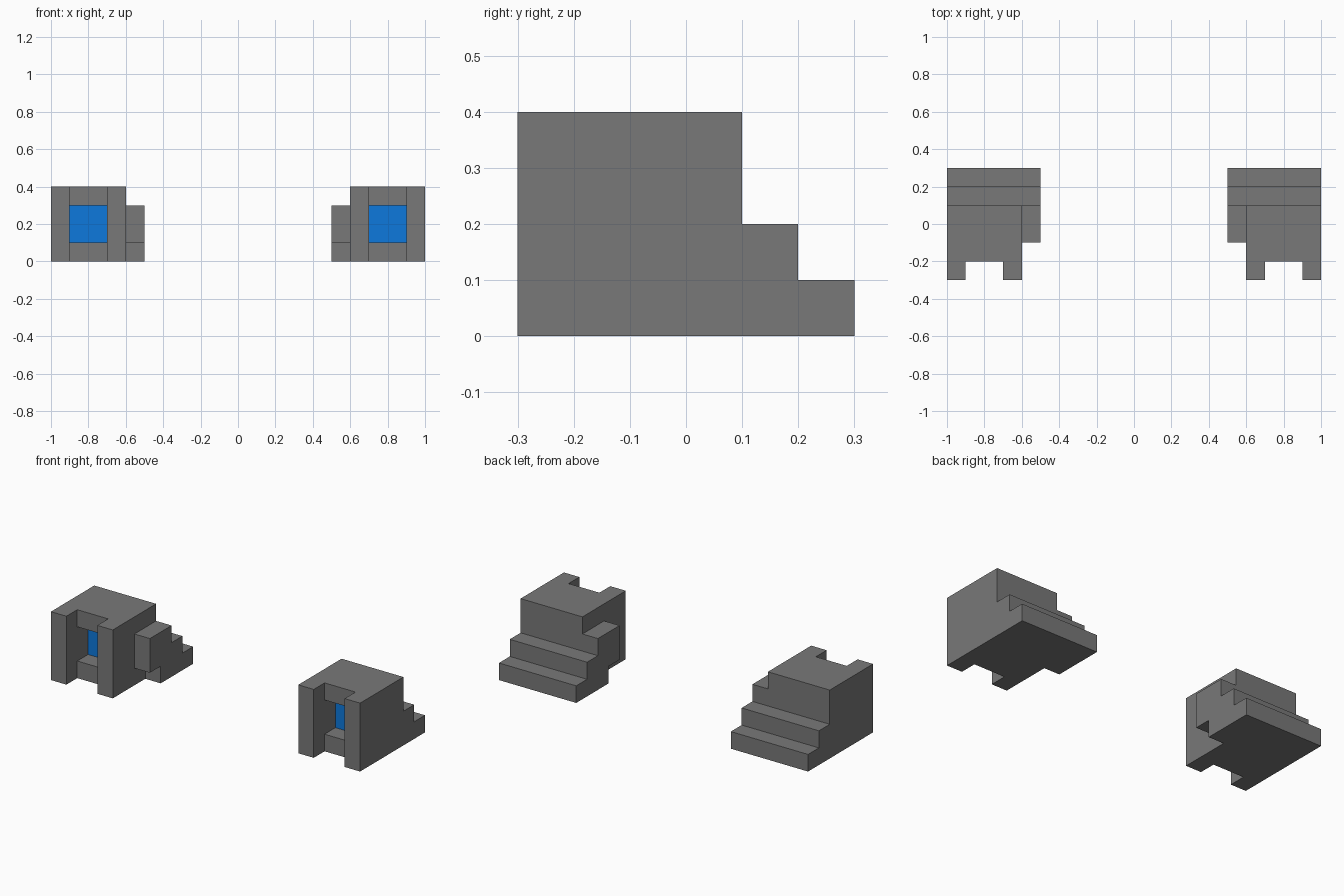
import bpy, bmesh

if "Cube" in bpy.data.objects:
    bpy.data.objects.remove(bpy.data.objects["Cube"])


def material(name, color):
    m = bpy.data.materials.new(name)
    m.diffuse_color = (*color, 1)
    m.use_nodes = True
    m.node_tree.nodes["Principled BSDF"].inputs["Base Color"].default_value = m.diffuse_color
    return m


def profile_solid(name, points, x0, x1):
    """Extrude a closed (y, z) profile along x."""
    bm = bmesh.new()
    face = bm.faces.new([bm.verts.new((x0, y, z)) for y, z in points])
    ext = bmesh.ops.extrude_face_region(bm, geom=[face])
    moved = [v for v in ext["geom"] if isinstance(v, bmesh.types.BMVert)]
    bmesh.ops.translate(bm, verts=moved, vec=(x1 - x0, 0, 0))
    bmesh.ops.recalc_face_normals(bm, faces=bm.faces)
    me = bpy.data.meshes.new(name)
    bm.to_mesh(me)
    bm.free()
    ob = bpy.data.objects.new(name, me)
    bpy.context.collection.objects.link(ob)
    return ob


def box(name, x0, x1, y0, y1, z0, z1):
    return profile_solid(name, [(y0, z0), (y1, z0), (y1, z1), (y0, z1)], x0, x1)


grey = material("stone grey", (0.19, 0.19, 0.19))
blue = material("window blue", (0.004, 0.19, 0.72))

# Main block with two steps at the back
building = profile_solid("stepped_building", [
    (-0.3, 0), (0.3, 0), (0.3, 0.1), (0.2, 0.1),
    (0.2, 0.2), (0.1, 0.2), (0.1, 0.4), (-0.3, 0.4)], 0.6, 1.0)

# Inner side wing: overhangs at the front, continues the steps at the back
wing = profile_solid("side_wing", [
    (0, 0), (0.3, 0), (0.3, 0.1), (0.2, 0.1), (0.2, 0.2), (0.1, 0.2),
    (0.1, 0.3), (-0.1, 0.3), (-0.1, 0.1), (0, 0.1)], 0.5, 0.65)

# Gap between the front pillars, and the window niche behind it
gap = box("pillar_gap_cutter", 0.7, 0.9, -0.4, -0.2, -0.1, 0.5)
niche = box("niche_cutter", 0.7, 0.9, -0.3, -0.1, 0.1, 0.3)

helpers = [(wing, 'UNION'), (gap, 'DIFFERENCE'), (niche, 'DIFFERENCE')]
for ob, op in helpers:
    mod = building.modifiers.new(ob.name, 'BOOLEAN')
    mod.operation = op
    mod.solver = 'EXACT'
    mod.object = ob

# Bake the booleans and drop the helpers
deps = bpy.context.evaluated_depsgraph_get()
mesh = bpy.data.meshes.new_from_object(building.evaluated_get(deps))
building.modifiers.clear()
building.data = mesh
for ob, op in helpers:
    bpy.data.objects.remove(ob)

# Clean flat faces; the back of the niche is the blue window
mesh.materials.clear()
mesh.materials.append(grey)
mesh.materials.append(blue)
bm = bmesh.new()
bm.from_mesh(mesh)
for f in bm.faces:
    c = f.calc_center_median()
    window = f.normal.y < -0.9 and abs(c.y + 0.1) < 0.01 and 0.7 < c.x < 0.9
    f.material_index = 1 if window else 0
bmesh.ops.remove_doubles(bm, verts=bm.verts, dist=1e-5)
bmesh.ops.dissolve_limit(bm, angle_limit=0.01, verts=bm.verts, edges=bm.edges,
                         delimit={'MATERIAL'})
bm.to_mesh(mesh)
bm.free()

# Second building mirrored across the centre
building.modifiers.new("mirror_pair", 'MIRROR').use_axis[0] = True
